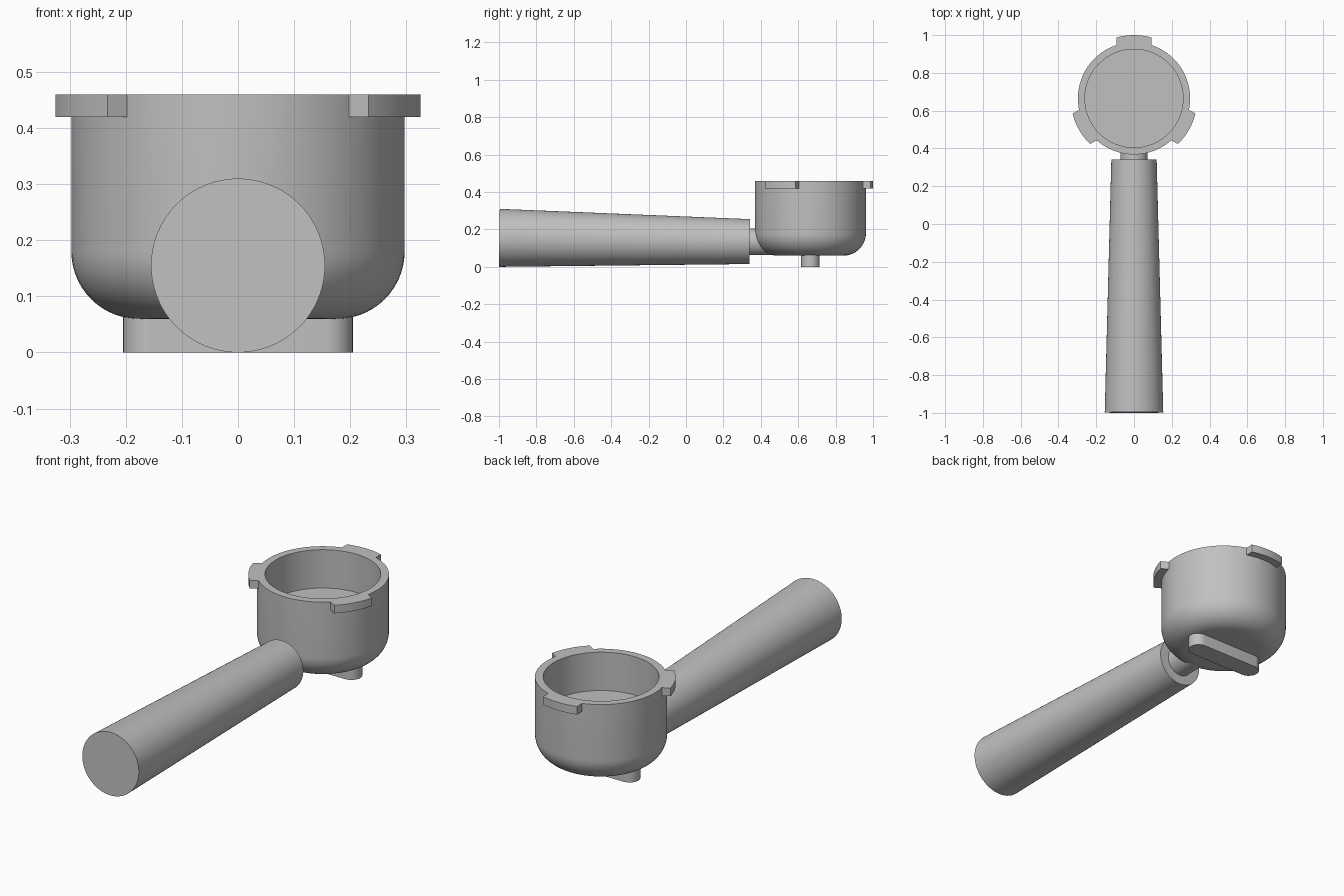
import bpy, bmesh, math
from mathutils import Vector, Matrix

cube = bpy.data.objects.get("Cube")
if cube:
    bpy.data.objects.remove(cube, do_unlink=True)

steel = bpy.data.materials.new("brushed_grey")
steel.use_nodes = True
GREY = (0.53, 0.53, 0.53, 1)
steel.diffuse_color = GREY
steel.node_tree.nodes["Principled BSDF"].inputs["Base Color"].default_value = GREY

CUP_Y = 0.665
CUP_R = 0.297
RIM_Z = 0.46


def finish(bm, name):
    """Turn a bmesh into a shaded, coloured object."""
    bmesh.ops.recalc_face_normals(bm, faces=bm.faces)
    mesh = bpy.data.meshes.new(name)
    bm.to_mesh(mesh)
    bm.free()
    obj = bpy.data.objects.new(name, mesh)
    bpy.context.collection.objects.link(obj)
    mesh.materials.append(steel)
    bpy.ops.object.select_all(action="DESELECT")
    obj.select_set(True)
    bpy.context.view_layer.objects.active = obj
    bpy.ops.object.shade_smooth_by_angle(angle=math.radians(30))
    return obj


def lathe(name, profile, steps=96):
    """Spin (radius, z) points about the cup's upright axis."""
    bm = bmesh.new()
    verts = [bm.verts.new((r, 0, z)) for r, z in profile]
    edges = [bm.edges.new(pair) for pair in zip(verts, verts[1:])]
    bmesh.ops.spin(bm, geom=verts + edges, cent=(0, 0, 0), axis=(0, 0, 1),
                   angle=math.tau, steps=steps)
    bmesh.ops.remove_doubles(bm, verts=bm.verts, dist=1e-5)
    bmesh.ops.translate(bm, verts=bm.verts, vec=(0, CUP_Y, 0))
    return finish(bm, name)


def prism(name, outline, z0, z1, turn=0):
    """Extrude an (x, y) outline upward and turn it about the cup's axis."""
    bm = bmesh.new()
    face = bm.faces.new([bm.verts.new((x, y, z0)) for x, y in outline])
    top = bmesh.ops.extrude_face_region(bm, geom=[face])["geom"]
    bmesh.ops.translate(bm, vec=(0, 0, z1 - z0),
                        verts=[g for g in top if isinstance(g, bmesh.types.BMVert)])
    bm.transform(Matrix.Translation((0, CUP_Y, 0)) @ Matrix.Rotation(turn, 4, "Z"))
    return finish(bm, name)


def rod(name, start, end, r_start, r_end):
    """Capped round bar, possibly tapered, between two points."""
    a, b = Vector(start), Vector(end)
    bm = bmesh.new()
    bmesh.ops.create_cone(bm, cap_ends=True, segments=96, radius1=r_start,
                          radius2=r_end, depth=(b - a).length)
    turn = (b - a).to_track_quat("Z", "Y").to_matrix().to_4x4()
    bm.transform(Matrix.Translation((a + b) / 2) @ turn)
    return finish(bm, name)


def arc(cx, cy, r, a0, a1, n):
    return [(cx + r * math.cos(a0 + (a1 - a0) * i / n),
             cy + r * math.sin(a0 + (a1 - a0) * i / n)) for i in range(n + 1)]


# Cup: rounded bottom, straight wall, open recess
fillet = 0.12
lower_edge = arc(CUP_R - fillet, 0.06 + fillet, fillet, -math.pi / 2, 0, 14)
lathe("cup", [(0, 0.06)] + lower_edge
      + [(CUP_R, RIM_Z), (0.26, RIM_Z), (0.26, 0.27), (0, 0.27)])

# Three locking lugs with parallel sides, evenly spaced around the rim
half, lug_r, root_r = 0.093, 0.335, CUP_R - 0.004
out_a, in_a = math.acos(half / lug_r), math.acos(half / root_r)
lug = (arc(0, 0, lug_r, out_a, math.pi - out_a, 12)
       + arc(0, 0, root_r, math.pi - in_a, in_a, 12))
for i, side in enumerate(("back", "right", "left")):
    prism("lug_" + side, lug, 0.42, RIM_Z, i * math.tau / 3)

# Spout bar with round ends under the cup
bar_r, reach = 0.049, 0.205
bar = (arc(reach - bar_r, 0, bar_r, -math.pi / 2, math.pi / 2, 16)
       + arc(bar_r - reach, 0, bar_r, math.pi / 2, math.pi * 1.5, 16))
prism("spout_bar", bar, 0, 0.07)

# Slightly raised tapering handle and the neck joining it to the cup
rod("handle", (0, -0.998, 0.155), (0, 0.34, 0.135), 0.155, 0.12)
rod("neck", (0, 0.32, 0.134), (0, 0.5, 0.134), 0.072, 0.072)
